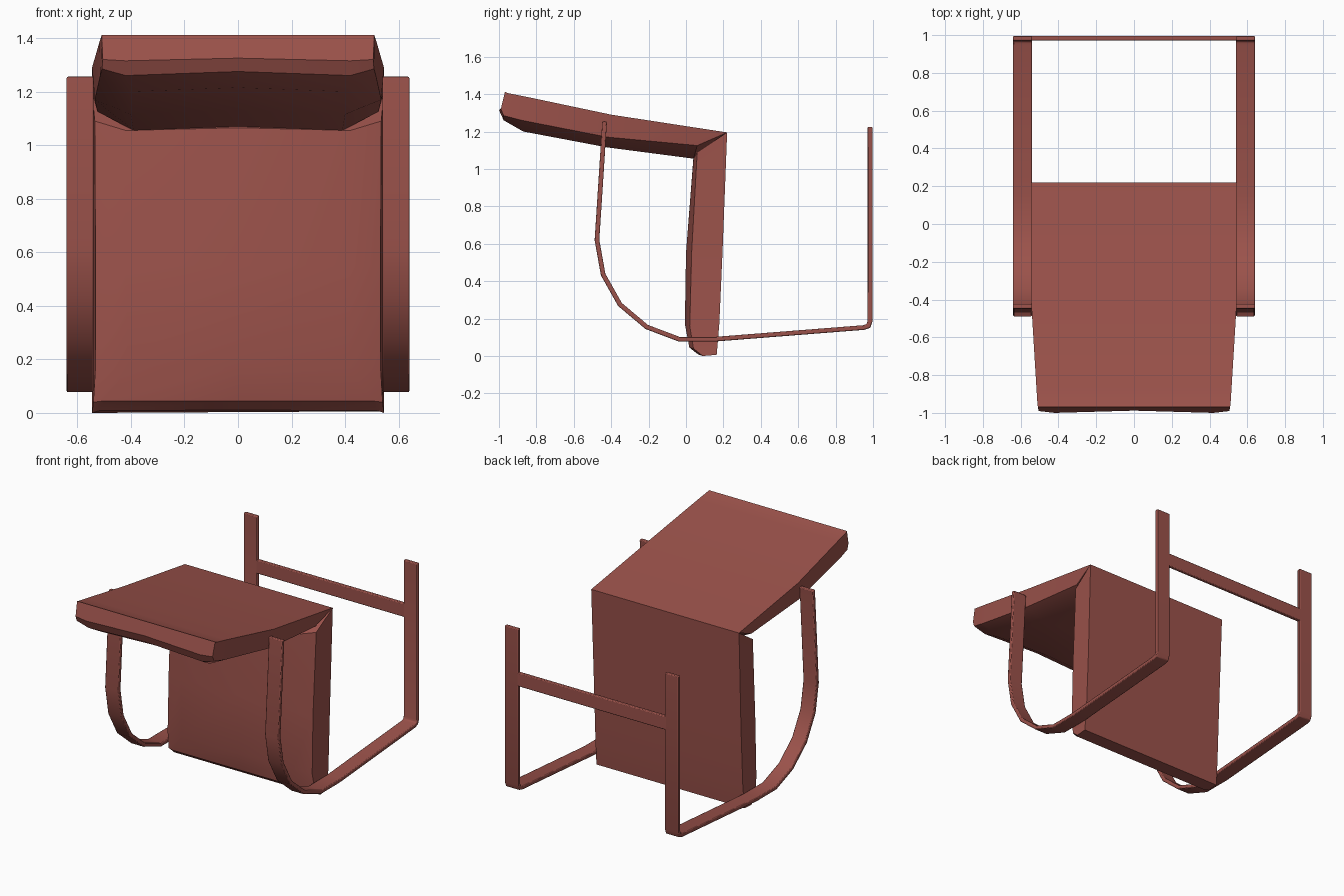
import bpy, bmesh
from mathutils import Vector

if "Cube" in bpy.data.objects:
    bpy.data.objects.remove(bpy.data.objects["Cube"])

mat = bpy.data.materials.new("red_brown")
mat.diffuse_color = (0.33, 0.085, 0.07, 1)
mat.use_nodes = True
mat.node_tree.nodes["Principled BSDF"].inputs["Base Color"].default_value = mat.diffuse_color


def finish(name, bm, bevel=0, angle=0.6):
    bmesh.ops.recalc_face_normals(bm, faces=bm.faces)
    me = bpy.data.meshes.new(name)
    bm.to_mesh(me)
    bm.free()
    ob = bpy.data.objects.new(name, me)
    bpy.context.collection.objects.link(ob)
    me.materials.append(mat)
    if bevel:
        m = ob.modifiers.new("edge", 'BEVEL')
        m.width, m.segments, m.limit_method = bevel, 2, 'ANGLE'
    bpy.ops.object.select_all(action='DESELECT')
    ob.select_set(True)
    bpy.context.view_layer.objects.active = ob
    bpy.ops.object.shade_smooth_by_angle(angle=angle)
    return ob


# cushion: loft of sections (outer yz, side yz, inner yz, half widths, centre dip)
def cushion(name, sections):
    bm = bmesh.new()
    rings = []
    for outer, side, inner, w, ws, wi, dip in sections:
        pts = [(-w, *outer), (w, *outer), (ws, *side), (wi, *inner),
               (0, inner[0] + dip[0], inner[1] + dip[1]), (-wi, *inner), (-ws, *side)]
        rings.append([bm.verts.new(p) for p in pts])
    for a, b in zip(rings, rings[1:]):
        for i in range(len(a)):
            j = (i + 1) % len(a)
            bm.faces.new((a[i], a[j], b[j], b[i]))
    bm.faces.new(rings[0])
    bm.faces.new(rings[-1])
    return finish(name, bm)


# upright slab
cushion("seat_cushion", [
    ((0.22, 1.195), (0.06, 1.09), (0.04, 1.055), .545, .535, .42, (0, .01)),
    ((0.195, 0.55), (0.03, 0.55), (0.0, 0.55), .542, .532, .42, (0, 0)),
    ((0.178, 0.17), (0.02, 0.16), (-0.006, 0.17), .543, .533, .41, (0, 0)),
    ((0.167, 0.04), (0.04, 0.04), (0.018, 0.045), .545, .54, .50, (0, 0)),
    ((0.164, 0.006), (0.09, 0.0), (0.065, 0.008), .545, .545, .52, (0, .003)),
])

# overhanging slab, mitred to the upright one
cushion("back_cushion", [
    ((0.22, 1.195), (0.06, 1.125), (0.04, 1.055), .545, .525, .39, (0, .015)),
    ((-0.40, 1.29), (-0.42, 1.17), (-0.42, 1.115), .545, .535, .40, (0, .015)),
    ((-0.86, 1.387), (-0.88, 1.26), (-0.87, 1.20), .517, .515, .40, (0, .015)),
    ((-0.955, 1.406), (-0.975, 1.285), (-0.975, 1.26), .511, .508, .42, (0.005, .015)),
    ((-0.968, 1.412), (-0.99, 1.32), (-1.0, 1.315), .509, .505, .42, (0.012, .01)),
])

# side frames: flat strip bent along a side-view path
path = [Vector(p) for p in [
    (-0.435, 1.255), (-0.476, 0.62), (-0.443, 0.435), (-0.353, 0.275), (-0.21, 0.155),
    (-0.038, 0.09), (0.16, 0.09), (0.95, 0.152), (0.975, 0.160), (0.984, 0.185),
    (0.984, 1.225)]]
T = 0.0125


def offset(sign):
    out = []
    for i, p in enumerate(path):
        d1 = (p - path[max(i - 1, 0)]).normalized()
        d2 = (path[min(i + 1, len(path) - 1)] - p).normalized()
        d = (d1 + d2).normalized()
        ref = d1 if d1.length else d2
        out.append(p + sign * T / max(d.dot(ref), .5) * Vector((-d.y, d.x)))
    return out


for name, sx in (("left_frame", -1), ("right_frame", 1)):
    bm = bmesh.new()
    rings = []
    for a, b in zip(offset(1), offset(-1)):
        rings.append([bm.verts.new((sx * x, p.x, p.y))
                      for x, p in ((.54, a), (.64, a), (.64, b), (.54, b))])
    for r, s in zip(rings, rings[1:]):
        for i in range(4):
            j = (i + 1) % 4
            bm.faces.new((r[i], r[j], s[j], s[i]))
    bm.faces.new(rings[0])
    bm.faces.new(rings[-1])
    finish(name, bm, bevel=0.005)

# crossbar between the rear legs
bm = bmesh.new()
bmesh.ops.create_cube(bm, size=1)
for v in bm.verts:
    v.co = (v.co.x * 1.1, v.co.y * 0.024 + 0.984, v.co.z * 0.09 + 0.89)
finish("rear_crossbar", bm, bevel=0.005)
